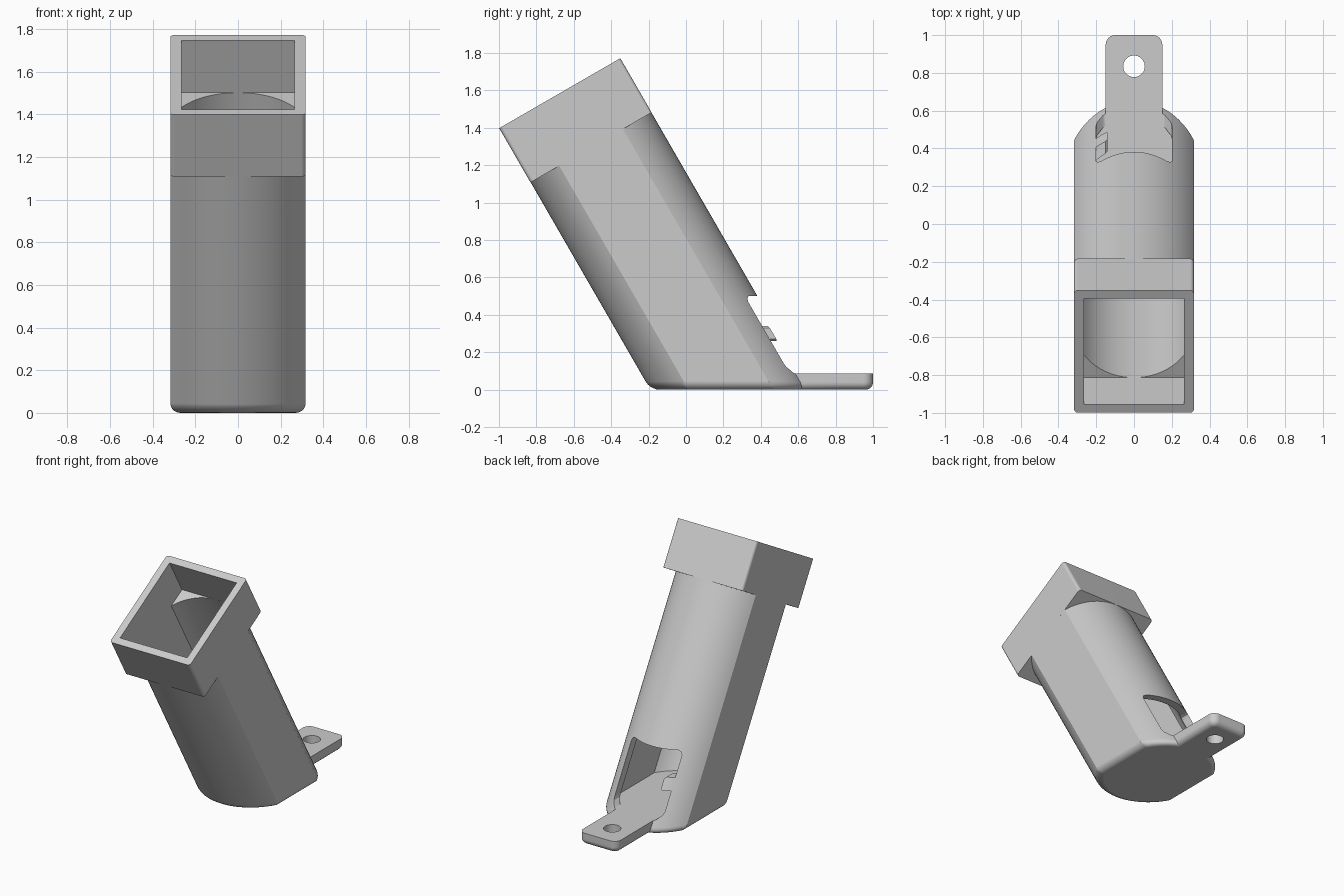
import bpy, bmesh, math
from mathutils import Matrix

if "Cube" in bpy.data.objects:
    bpy.data.objects.remove(bpy.data.objects["Cube"])

TILT = Matrix.Translation((0, 0.24, 0)) @ Matrix.Rotation(math.radians(30), 4, 'X')
TOP = 1.83            # head rim, measured along the tilted axis
FLOOR = 0.085

grey = bpy.data.materials.new("light_grey_plastic")
grey.use_nodes = True
colour = (0.6, 0.6, 0.6, 1)
grey.diffuse_color = colour
grey.node_tree.nodes["Principled BSDF"].inputs["Base Color"].default_value = colour


def finish(bm, name):
    bmesh.ops.recalc_face_normals(bm, faces=bm.faces[:])
    mesh = bpy.data.meshes.new(name)
    bm.to_mesh(mesh)
    bm.free()
    mesh.materials.append(grey)
    ob = bpy.data.objects.new(name, mesh)
    bpy.context.collection.objects.link(ob)
    return ob


def prism(points, direction):
    """Extrude a closed outline into a solid."""
    bm = bmesh.new()
    face = bm.faces.new([bm.verts.new(p) for p in points])
    res = bmesh.ops.extrude_face_region(bm, geom=[face])
    new = [v for v in res["geom"] if isinstance(v, bmesh.types.BMVert)]
    bmesh.ops.translate(bm, verts=new, vec=direction)
    bmesh.ops.recalc_face_normals(bm, faces=bm.faces[:])
    return bm


def bevel(bm, test, size, segments=5):
    edges = [e for e in bm.edges if test(*[v.co for v in e.verts])]
    bmesh.ops.bevel(bm, geom=edges, offset=size, segments=segments,
                    profile=0.5, affect='EDGES', clamp_overlap=True)


def clipped_tube(radius, half_width, top, ground):
    """Tilted cylinder with two flat sides, cut level at the ground height."""
    a = math.asin(half_width / radius)
    ring = [a * (2 * i / 32 - 1) for i in range(33)]
    ring += [t + math.pi for t in ring]
    bm = prism([(radius * math.sin(t), radius * math.cos(t), -0.5) for t in ring],
               (0, 0, top + 0.5))
    bm.transform(TILT)
    bmesh.ops.bisect_plane(bm, geom=bm.verts[:] + bm.edges[:] + bm.faces[:],
                           plane_co=(0, 0, ground), plane_no=(0, 0, 1), clear_inner=True)
    bmesh.ops.holes_fill(bm, edges=[e for e in bm.edges if e.is_boundary], sides=0)
    bmesh.ops.recalc_face_normals(bm, faces=bm.faces[:])
    return bm


def tilted_box(hx, hy, low, high, round_size=0):
    bm = prism([(-hx, -hy, low), (hx, -hy, low), (hx, hy, low), (-hx, hy, low)],
               (0, 0, high - low))
    if round_size:
        bevel(bm, lambda p, q: abs(p.z - q.z) > 0.1, round_size, 4)
    bm.transform(TILT)
    return bm


def combine(target, other, operation):
    mod = target.modifiers.new(operation.lower(), 'BOOLEAN')
    mod.object, mod.operation, mod.solver = other, operation, 'EXACT'
    bpy.context.view_layer.objects.active = target
    bpy.ops.object.modifier_apply(modifier=mod.name)
    bpy.data.objects.remove(other)


# Tube with a rounded foot
bm = clipped_tube(0.373, 0.317, TOP - 0.2, 0)
bevel(bm, lambda p, q: p.z < 1e-4 and q.z < 1e-4, 0.047)
holder = finish(bm, "angled_tube_holder")

# Square head
combine(holder, finish(tilted_box(0.317, 0.374, TOP - 0.335, TOP, 0.02), "head"), 'UNION')

# Mounting tab with rounded corners and underside
bm = prism([(-0.15, 0.35, 0), (0.15, 0.35, 0), (0.15, 1, 0), (-0.15, 1, 0)], (0, 0, FLOOR))
bevel(bm, lambda p, q: abs(p.z - q.z) > 0.05 and p.y > 0.9, 0.05, 6)
bevel(bm, lambda p, q: p.z < 1e-4 and q.z < 1e-4, 0.04)
combine(holder, finish(bm, "tab"), 'UNION')

# Round bore and square socket
combine(holder, finish(clipped_tube(0.323, 0.266, TOP - 0.2, FLOOR), "bore"), 'DIFFERENCE')
combine(holder, finish(tilted_box(0.266, 0.323, TOP - 0.283, TOP + 0.1), "socket"), 'DIFFERENCE')

# Rear window, with a small lug left on one edge
outline = [(0.15, FLOOR), (0.165, 0.09), (0.195, 0.12), (0.2, 0.14), (0.2, 0.47),
           (0.19, 0.49), (0.17, 0.5), (-0.17, 0.5), (-0.19, 0.49), (-0.2, 0.47),
           (-0.2, 0.34), (-0.15, 0.34), (-0.14, 0.33), (-0.14, 0.27), (-0.15, 0.26),
           (-0.2, 0.26), (-0.2, 0.14), (-0.195, 0.12), (-0.165, 0.09), (-0.15, FLOOR)]
bm = prism([(x, 0.1, z) for x, z in outline], (0, 1.1, 0))
combine(holder, finish(bm, "window"), 'DIFFERENCE')

# Screw hole in the tab
bm = bmesh.new()
bmesh.ops.create_cone(bm, cap_ends=True, segments=48, radius1=0.057, radius2=0.057,
                      depth=0.5, matrix=Matrix.Translation((0, 0.835, 0)))
combine(holder, finish(bm, "hole"), 'DIFFERENCE')

# Smooth curved surfaces, keep edges sharp
bpy.ops.object.select_all(action='DESELECT')
holder.select_set(True)
bpy.context.view_layer.objects.active = holder
bpy.ops.object.shade_smooth_by_angle(angle=math.radians(28))
weighted = holder.modifiers.new("weighted_normals", 'WEIGHTED_NORMAL')
weighted.keep_sharp = True
